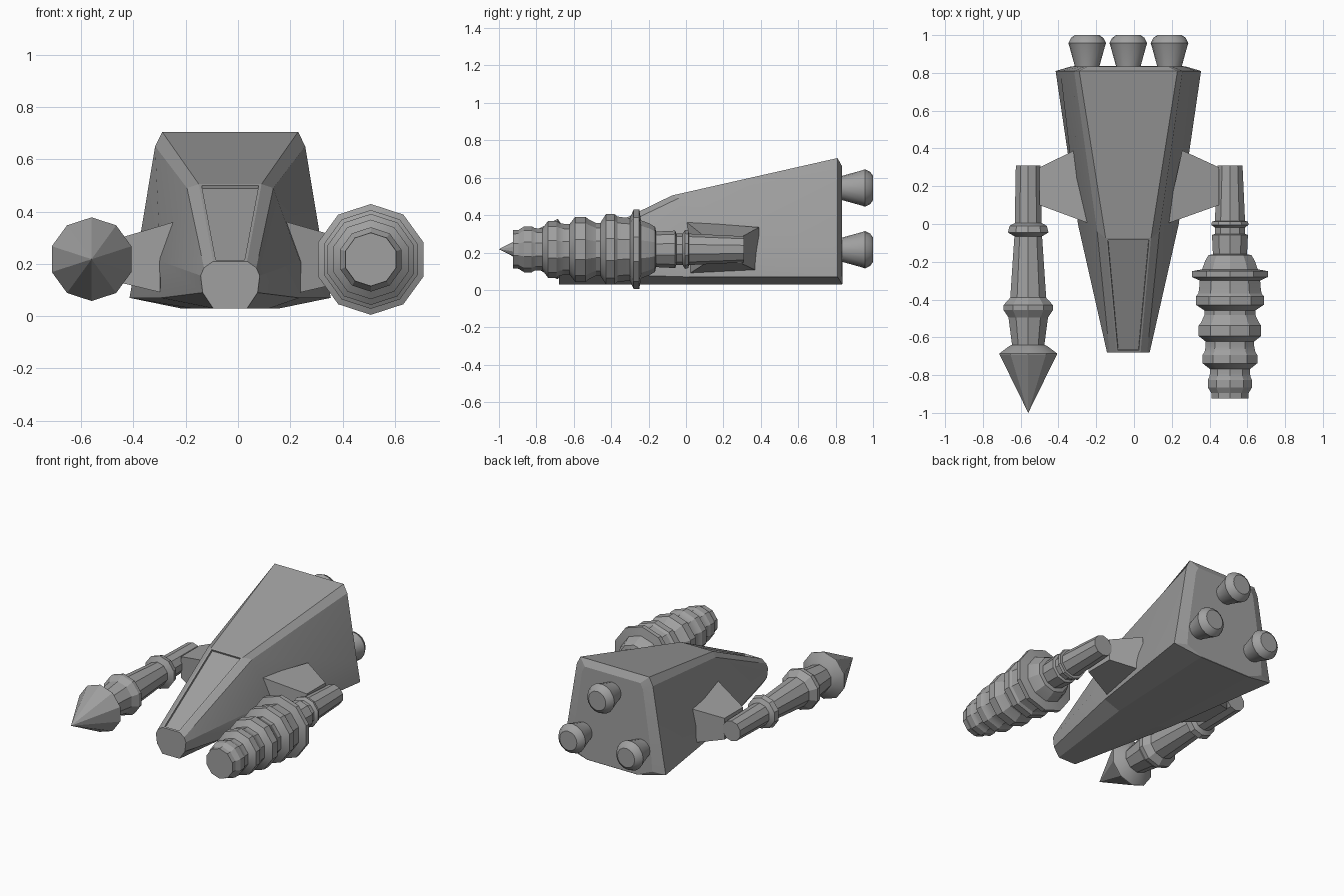
import bpy, bmesh, math

cube = bpy.data.objects.get("Cube")
if cube:
    bpy.data.objects.remove(cube, do_unlink=True)

GREY = (0.35, 0.35, 0.35, 1)
grey = bpy.data.materials.new("hull grey")
grey.use_nodes = True
grey.diffuse_color = GREY
grey.node_tree.nodes["Principled BSDF"].inputs["Base Color"].default_value = GREY
MID = -0.03


def finish(bm, name, angle=25):
    bmesh.ops.recalc_face_normals(bm, faces=bm.faces)
    mesh = bpy.data.meshes.new(name)
    bm.to_mesh(mesh)
    bm.free()
    mesh.materials.append(grey)
    obj = bpy.data.objects.new(name, mesh)
    bpy.context.collection.objects.link(obj)
    bpy.ops.object.select_all(action='DESELECT')
    obj.select_set(True)
    bpy.context.view_layer.objects.active = obj
    bpy.ops.object.shade_smooth_by_angle(angle=math.radians(angle))
    return obj


def bridge(bm, rings):
    """Skin closed rings of equal length and cap both ends."""
    n = len(rings[0])
    for a, b in zip(rings, rings[1:]):
        for i in range(n):
            j = (i + 1) % n
            bm.faces.new((a[i], a[j], b[j], b[i]))
    bm.faces.new(rings[0])
    bm.faces.new(rings[-1])


def turned(name, x, z, profile, sides, angle=25):
    """Lathe (y, radius) pairs around an axis along y."""
    bm = bmesh.new()
    rings = []
    for y, r in profile:
        rings.append([bm.verts.new((x + r * math.sin(math.tau * i / sides), y,
                                    z + r * math.cos(math.tau * i / sides)))
                      for i in range(sides)])
    bridge(bm, rings)
    bmesh.ops.remove_doubles(bm, verts=bm.verts, dist=0.0005)
    return finish(bm, name, angle)


# Hull: half sections (half width, y, z) from the roof to the belly
nose = [(.065, -.68, .21), (.1, -.68, .185), (.113, -.68, .155), (.105, -.68, .09), (.065, -.68, .03)]
waist = [(.12, -.075, .505), (.165, -.04, .49), (.267, 0, .21), (.265, 0, .07), (.15, 0, .03)]
stern = [(.26, .81, .705), (.287, .81, .65), (.36, .81, .21), (.385, .81, .07), (.19, .835, .03)]
tail = [(.21, .835, .66), (.23, .835, .62), (.29, .835, .21), (.3, .835, .08), (.185, .837, .032)]
bm = bmesh.new()
rings = []
for half in (nose, waist, stern, tail):
    ring = [(MID + w, y, z) for w, y, z in half]
    ring += [(MID - w, y, z) for w, y, z in reversed(half)]
    rings.append([bm.verts.new(p) for p in ring])
bridge(bm, rings)
bmesh.ops.recalc_face_normals(bm, faces=bm.faces)
# Recessed canopy panel between the nose and the roof
canopy = [f for f in bm.faces if rings[0][0] in f.verts and rings[0][-1] in f.verts
          and rings[1][0] in f.verts]
bmesh.ops.inset_individual(bm, faces=canopy, thickness=.015, depth=0)
bmesh.ops.inset_individual(bm, faces=canopy, thickness=.002, depth=-.012)
finish(bm, "hull", 12)

# Tapered pylons joining the hull to the arms
for side, name, tip in ((-1, "right_pylon", -.5), (1, "left_pylon", .45)):
    bm = bmesh.new()
    root = [(MID + side * w, y, z) for w, y, z in
            ((.2, 0, .365), (.285, .39, .335), (.285, .385, .1), (.2, 0, .075))]
    end = [(tip, y, z) for y, z in ((.1, .285), (.3, .285), (.3, .14), (.1, .14))]
    bridge(bm, [[bm.verts.new(p) for p in r] for r in (root, end)])
    finish(bm, name, 10)

# Right arm with a pointed drill
turned("drill_arm", -.56, .218, [
    (.31, .069), (.005, .075), (-.01, .104), (-.045, .113), (-.065, .077),
    (-.39, .1), (-.43, .138), (-.455, .138), (-.495, .11), (-.64, .09),
    (-.645, .104), (-.685, .16), (-.69, .16), (-1, 0)], 10)

# Left arm with stacked rings
stack = [(.31, .07), (.015, .084), (.014, .1), (-.005, .104), (-.018, .084),
         (-.052, .084), (-.058, .1), (-.16, .095), (-.165, .12), (-.195, .138),
         (-.24, .155), (-.25, .212), (-.28, .212), (-.3, .168), (-.345, .172)]
for y, r, width, neck in ((-.405, .189, .045, .142), (-.565, .174, .055, .135),
                          (-.715, .152, .045, .112), (-.845, .123, .04, .104)):
    stack += [(y + width / 2 + .015, r * .93), (y + width / 2, r),
              (y - width / 2, r), (y - width / 2 - .03, neck)]
    if y > -.8:
        stack.append((y - width / 2 - .055, neck))
stack.append((-.925, .102))
turned("ring_arm", .508, .217, stack, 10)

# Three engine nozzles on the stern
for name, x, z in (("top_engine", MID, .545), ("left_engine", MID + .218, .215),
                   ("right_engine", MID - .218, .215)):
    turned(name, x, z, [(.8, .06), (.835, .065), (.94, .094), (.957, .1),
                        (.985, .086), (1, .065), (1, .0)], 16, 35)
